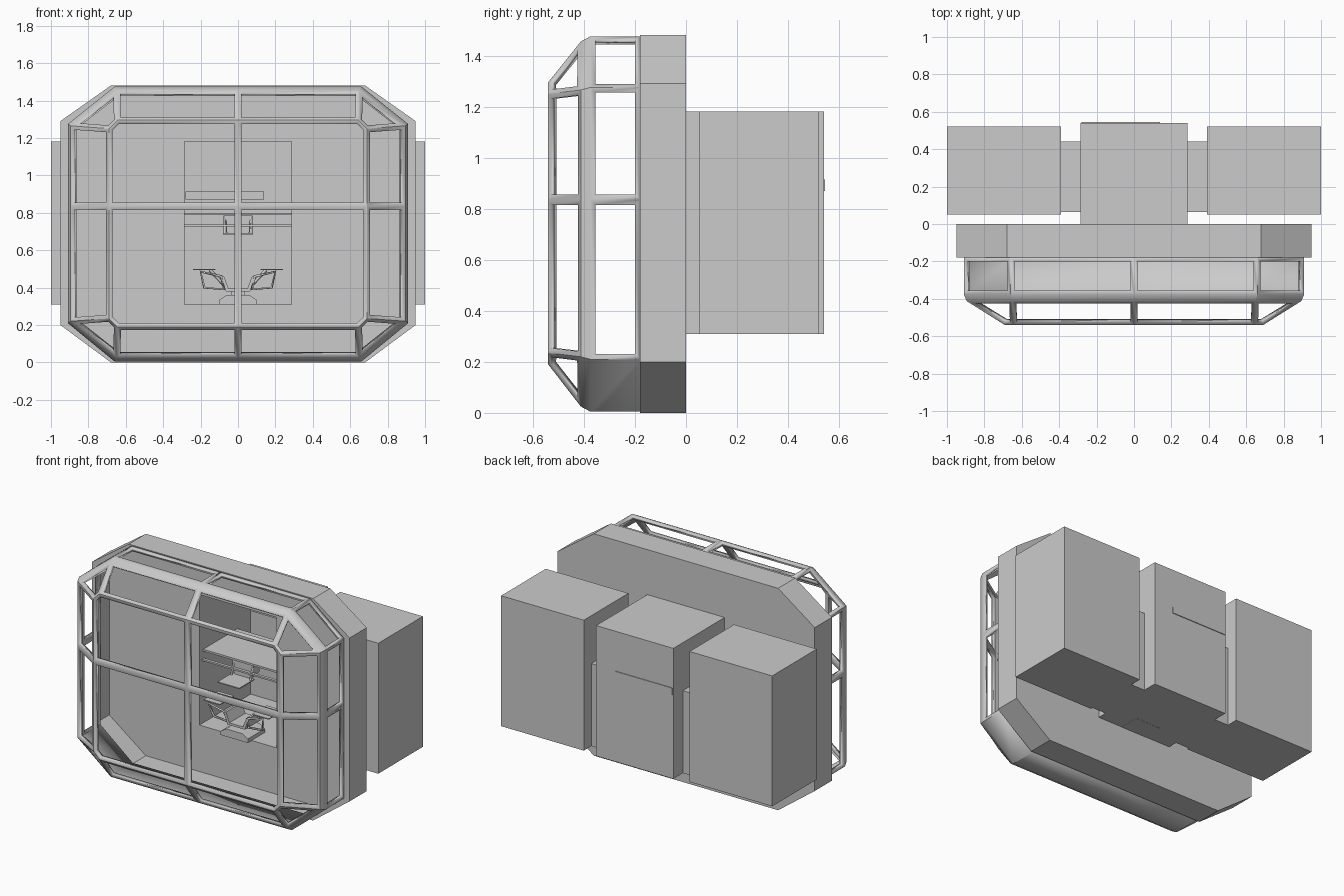
import bpy, bmesh
from mathutils import Vector

if "Cube" in bpy.data.objects:
    bpy.data.objects.remove(bpy.data.objects["Cube"])

MID = 0.835  # height of the horizontal glazing bar


def ring(y, hx, cx, z0, c0, c1, z1):
    """Twelve points: a rectangle with cut corners plus side midpoints."""
    half = [(cx, z1), (hx, c1), (hx, MID), (hx, c0), (cx, z0)]
    pts = [(0, z1)] + half + [(0, z0)] + [(-x, z) for x, z in reversed(half)]
    return [Vector((x, y, z)) for x, z in pts]


def finish(name, bm, smooth=False):
    bmesh.ops.recalc_face_normals(bm, faces=bm.faces)
    me = bpy.data.meshes.new(name)
    bm.to_mesh(me)
    bm.free()
    ob = bpy.data.objects.new(name, me)
    bpy.context.collection.objects.link(ob)
    if smooth:
        bpy.ops.object.select_all(action='DESELECT')
        ob.select_set(True)
        bpy.context.view_layer.objects.active = ob
        bpy.ops.object.shade_smooth_by_angle()
    return ob


def loft(bm, rings):
    """Skin consecutive rings; returns vertex rings and face bands."""
    vs = [[bm.verts.new(p) for p in r] for r in rings]
    bands = []
    for a, b in zip(vs, vs[1:]):
        n = len(a)
        bands.append([bm.faces.new((a[i], a[(i + 1) % n], b[(i + 1) % n], b[i]))
                      for i in range(n)])
    return vs, bands


def box(name, x0, x1, y0, y1, z0, z1):
    bm = bmesh.new()
    bmesh.ops.create_cube(bm, size=1)
    for v in bm.verts:
        v.co = Vector(((x0 + x1) / 2 + v.co.x * (x1 - x0),
                       (y0 + y1) / 2 + v.co.y * (y1 - y0),
                       (z0 + z1) / 2 + v.co.z * (z1 - z0)))
    return finish(name, bm)


def tube(name, pts, r, cyclic=False):
    """Square bar along a path."""
    cu = bpy.data.curves.new(name, 'CURVE')
    cu.dimensions = '3D'
    cu.bevel_depth = r
    cu.bevel_resolution = 0
    cu.use_fill_caps = True
    sp = cu.splines.new('POLY')
    sp.points.add(len(pts) - 1)
    for p, c in zip(sp.points, pts):
        p.co = (*c, 1)
    sp.use_cyclic_u = cyclic
    ob = bpy.data.objects.new(name, cu)
    bpy.context.collection.objects.link(ob)
    return ob


def prism(name, profile, y0, y1):
    bm = bmesh.new()
    vs, _ = loft(bm, [[Vector((x, y, z)) for x, z in profile] for y in (y0, y1)])
    for r in vs:
        bm.faces.new(r)
    return finish(name, bm)


# Hull shell running back into the open central alcove
bm = bmesh.new()
vs, _ = loft(bm, [
    ring(-0.18, 0.89, 0.65, 0.02, 0.21, 1.28, 1.46),
    ring(-0.18, 0.95, 0.68, 0.00, 0.20, 1.29, 1.48),
    ring(0.00, 0.95, 0.68, 0.00, 0.20, 1.29, 1.48),
    ring(0.00, 0.285, 0.285, 0.31, 0.40, 1.10, 1.18),
    ring(0.54, 0.285, 0.285, 0.31, 0.40, 1.10, 1.18)])
bm.faces.new(vs[-1])
finish("hull_shell", bm)

# Glazing cage: lofted shell whose panes are inset and removed
bm = bmesh.new()
vs, bands = loft(bm, [
    ring(-0.18, 0.91, 0.66, 0.005, 0.21, 1.275, 1.475),
    ring(-0.375, 0.91, 0.66, 0.005, 0.21, 1.275, 1.475),
    ring(-0.412, 0.895, 0.65, 0.025, 0.22, 1.265, 1.455),
    ring(-0.54, 0.69, 0.645, 0.19, 0.235, 1.25, 1.295)])
centre = bm.verts.new((0, -0.54, MID))
f = vs[-1]
front = [bm.faces.new([centre] + [f[(k + i) % 12] for i in range(4)])
         for k in (0, 3, 6, 9)]
bmesh.ops.recalc_face_normals(bm, faces=bm.faces)
bm.normal_update()
# the floor panels of the rear band stay closed
panes = [p for p in bands[0] if p.normal.z > -0.1] + bands[2] + front
bmesh.ops.inset_individual(bm, faces=panes, thickness=0.02, use_even_offset=True)
bmesh.ops.delete(bm, geom=panes, context='FACES')
cage = finish("window_cage", bm, True)
mod = cage.modifiers.new("thickness", 'SOLIDIFY')
mod.thickness = 0.025
mod.offset = -1

# Side rooms and the passages joining them to the alcove
for s, side in ((-1, "left"), (1, "right")):
    xs = sorted((s * 0.39, s * 1.0))
    box(side + "_room", *xs, 0.05, 0.52, 0.31, 1.18)
    xs = sorted((s * 0.285, s * 0.39))
    box(side + "_passage", *xs, 0.065, 0.44, 0.31, 0.86)

# Rear strip, shelf and its lower rail
box("rear_strip", -0.28, 0.14, 0.53, 0.545, 0.87, 0.915)
box("alcove_shelf", -0.285, 0.285, 0.04, 0.40, 0.787, 0.80)
box("shelf_rail", -0.285, 0.285, 0.03, 0.05, 0.727, 0.738)

# Overhead console, its control plate and hangers
prism("console_housing", [(-0.075, 0.785), (0.075, 0.785), (0.075, 0.72),
                          (0.055, 0.69), (-0.055, 0.69), (-0.075, 0.72)], 0.05, 0.12)
box("control_plate", -0.08, 0.08, -0.10, 0.06, 0.685, 0.692)

# Chair: base, pedestal, seat pan
prism("chair_base", [(-0.10, 0.309), (0.10, 0.309), (0.10, 0.335),
                     (0.06, 0.36), (-0.06, 0.36), (-0.10, 0.335)], -0.04, 0.14)
box("chair_pedestal", -0.035, 0.035, 0.02, 0.09, 0.355, 0.385)
prism("chair_seat", [(-0.065, 0.38), (0.065, 0.38), (0.09, 0.46), (0.075, 0.46),
                     (0.05, 0.395), (-0.05, 0.395), (-0.075, 0.46), (-0.09, 0.46)],
      -0.02, 0.15)

# Framed side panels and armrests
for s, side in ((-1, "left"), (1, "right")):
    tube(side + "_panel_frame", [(s * 0.09, -0.02, 0.46), (s * 0.075, 0.0, 0.39),
                                 (s * 0.18, 0.0, 0.40), (s * 0.20, -0.02, 0.485)],
         0.008, True)
    xs = sorted((s * 0.12, s * 0.24))
    box(side + "_armrest", *xs, -0.02, 0.13, 0.493, 0.50)
    tube(side + "_armrest_strut", [(s * 0.08, 0.1, 0.42), (s * 0.15, 0.1, 0.495)], 0.009)
    tube(side + "_console_hanger", [(s * 0.07, 0.06, 0.785), (s * 0.07, 0.03, 0.69)], 0.008)
